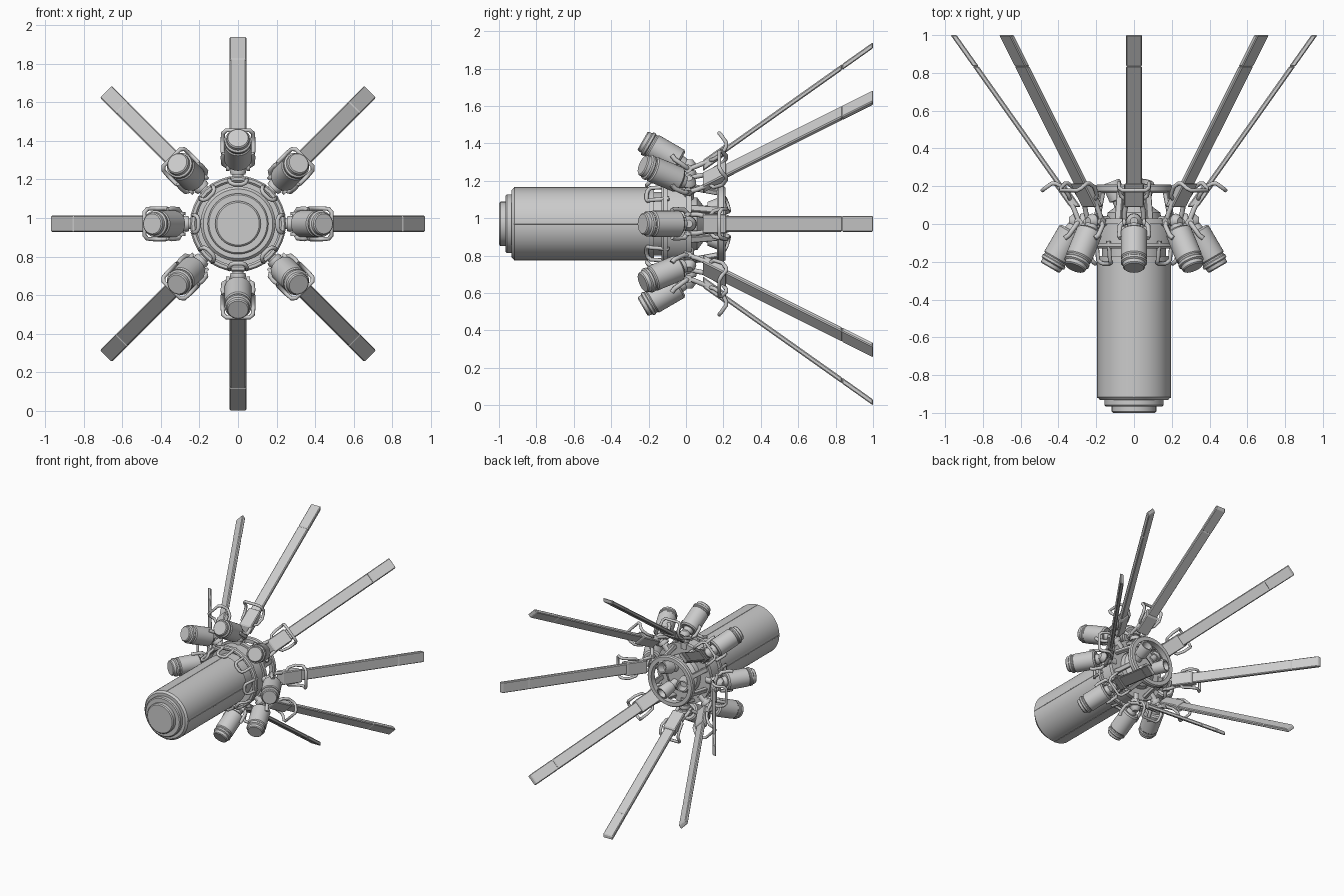
import bpy, bmesh, math
from mathutils import Matrix, Vector

cube = bpy.data.objects.get("Cube")
if cube:
    bpy.data.objects.remove(cube, do_unlink=True)

AXIS = Matrix.Translation((0, 0, 0.97))     # long axis of the craft, along y
TILT = 0.708                                # outward slope of the blades

grey = bpy.data.materials.new("hull grey")
grey.use_nodes = True
grey.diffuse_color = (0.6, 0.6, 0.6, 1)
grey.node_tree.nodes["Principled BSDF"].inputs["Base Color"].default_value = (0.6, 0.6, 0.6, 1)


def place(name, data, count=1, start=0.0):
    """Put count copies of a part in a ring round the long axis."""
    data.materials.append(grey)
    for i in range(count):
        ob = bpy.data.objects.new(name if count == 1 else f"{name}_{i + 1}", data)
        ob.matrix_world = AXIS @ Matrix.Rotation(start + i * math.tau / count, 4, 'Y')
        bpy.context.scene.collection.objects.link(ob)


def finish(name, bm, smooth=True):
    bmesh.ops.recalc_face_normals(bm, faces=bm.faces)
    me = bpy.data.meshes.new(name)
    bm.to_mesh(me)
    bm.free()
    if smooth:
        me.shade_smooth()
        me.set_sharp_from_angle(angle=math.radians(32))
    return me


def lathe(name, profile, base=(0, 0, 0), direction=(0, 1, 0), sides=48, closed=False):
    """Revolve (distance, radius) points about a direction."""
    bm = bmesh.new()
    vs = [bm.verts.new((r, 0, d)) for d, r in profile]
    edges = [bm.edges.new(p) for p in zip(vs, vs[1:])]
    if closed:
        edges.append(bm.edges.new((vs[-1], vs[0])))
    bmesh.ops.spin(bm, geom=vs + edges, cent=(0, 0, 0), axis=(0, 0, 1),
                   angle=math.tau, steps=sides, use_duplicate=False)
    bmesh.ops.remove_doubles(bm, verts=bm.verts, dist=1e-5)
    turn = Vector(direction).to_track_quat('Z', 'Y').to_matrix().to_4x4()
    bm.transform(Matrix.Translation(base) @ turn)
    return finish(name, bm)


def slab(name, y0, y1, half_width, half_depth, rise=TILT, at=0.247, bevel=0.006):
    """Sheared box following the line r = at + rise * y, with both ends square to y."""
    bm = bmesh.new()
    bmesh.ops.create_cube(bm, size=2)
    for v in bm.verts:
        y = y0 if v.co.y < 0 else y1
        v.co = (v.co.x * half_width, y, at + rise * y + v.co.z * half_depth)
    bmesh.ops.bevel(bm, geom=bm.edges[:], offset=bevel, segments=1, affect='EDGES')
    return finish(name, bm, False)


def tube(name, points, radius, cyclic=False):
    cu = bpy.data.curves.new(name, 'CURVE')
    cu.dimensions = '3D'
    cu.bevel_depth = radius
    cu.bevel_resolution = 2
    cu.use_fill_caps = True
    sp = cu.splines.new('POLY')
    sp.points.add(len(points) - 1)
    for p, co in zip(sp.points, points):
        p.co = (*co, 1)
    sp.use_cyclic_u = cyclic
    sp.use_smooth = True
    return cu


def mirrored(half):
    return half + [(-x, y, z) for x, y, z in reversed(half)]


# Main tank with stepped nose
place("main_tank", lathe("main_tank", [
    (-1.0, 0), (-1.0, 0.11), (-0.993, 0.118), (-0.965, 0.118), (-0.965, 0.15),
    (-0.958, 0.157), (-0.932, 0.157), (-0.932, 0.18), (-0.917, 0.194),
    (-0.17, 0.194), (-0.17, 0.17), (0.0, 0.17), (0.0, 0)], sides=64))
place("tank_seam", slab("tank_seam", -0.92, -0.18, 0.003, 0.003, 0, 0.193, 0.001), 4)

# Collar, hub and open rear ring
place("collar", lathe("collar", [
    (-0.13, 0.225), (-0.13, 0.24), (-0.12, 0.248), (-0.1, 0.248), (-0.1, 0.225),
    (0.0, 0.225), (0.0, 0.24), (0.03, 0.24), (0.03, 0.15), (-0.06, 0.15),
    (-0.06, 0.215), (-0.12, 0.215)], closed=True))
place("hub", lathe("hub", [(-0.02, 0), (-0.02, 0.15), (0.06, 0.14), (0.09, 0.1), (0.09, 0)]))
place("rear_ring", lathe("rear_ring", [
    (0.165, 0.165), (0.165, 0.195), (0.175, 0.203), (0.2, 0.203), (0.21, 0.195),
    (0.21, 0.165)], closed=True))
place("ring_strut", slab("ring_strut", 0.01, 0.18, 0.018, 0.014, -0.2, 0.218, 0.004),
      8, math.pi / 8)

# Three rear nozzles, splayed outward
place("rear_nozzle", lathe("rear_nozzle", [
    (0, 0), (0, 0.03), (0.07, 0.03), (0.075, 0.045), (0.165, 0.05), (0.175, 0.046),
    (0.175, 0.036), (0.12, 0.028), (0.12, 0)],
    base=(0, 0.06, 0.06), direction=(0, 1, 0.38), sides=28), 3, math.pi / 6)

# Eight folding units: pod, hinge, blade and cage
place("pod", lathe("pod", [
    (-0.03, 0), (-0.03, 0.035), (0, 0.04), (0, 0.06), (0.01, 0.07), (0.165, 0.07),
    (0.172, 0.064), (0.18, 0.064), (0.185, 0.069), (0.198, 0.069), (0.204, 0.06),
    (0.222, 0.058), (0.228, 0.052), (0.228, 0)],
    base=(0, -0.035, 0.33), direction=(0, -0.86, 0.5), sides=32), 8)
place("hinge_spool", lathe("hinge_spool", [
    (0.2, 0), (0.2, 0.028), (0.255, 0.028), (0.255, 0.038), (0.27, 0.042), (0.285, 0.038),
    (0.285, 0.024), (0.3, 0.024), (0.3, 0.036), (0.312, 0.04), (0.325, 0.036),
    (0.345, 0.02), (0.345, 0)], base=(0, 0.015, 0), direction=(0, 0, 1), sides=24), 8)
place("hinge_pin", lathe("hinge_pin", [
    (-0.062, 0), (-0.062, 0.022), (-0.045, 0.022), (-0.045, 0.014), (0.045, 0.014),
    (0.045, 0.022), (0.062, 0.022), (0.062, 0)],
    base=(0, 0.01, 0.295), direction=(1, 0, 0), sides=20), 8)
place("blade_socket", slab("blade_socket", 0.09, 0.215, 0.053, 0.03), 8)
place("blade", slab("blade", 0.18, 0.835, 0.043, 0.016), 8)
place("blade_tip", slab("blade_tip", 0.835, 1.0, 0.043, 0.016, bevel=0.005), 8)

for side, sign in (("left", 1), ("right", -1)):
    place(f"socket_link_{side}", tube(f"socket_link_{side}", [
        (sign * 0.05, 0.01, 0.29), (sign * 0.05, 0.06, 0.31),
        (sign * 0.04, 0.12, 0.335)], 0.013), 8)

place("cage_loop", tube("cage_loop", mirrored([
    (0.045, 0.13, 0.34), (0.07, 0.15, 0.345), (0.08, 0.195, 0.375), (0.08, 0.215, 0.415),
    (0.08, 0.215, 0.435), (0.077, 0.19, 0.47), (0.06, 0.178, 0.485)]), 0.011, True), 8)
place("pod_yoke", tube("pod_yoke", mirrored([
    (0.05, 0.01, 0.295), (0.075, -0.01, 0.31), (0.078, -0.06, 0.345),
    (0.072, -0.075, 0.365)])[:4], 0.013), 8)
place("pod_yoke_mirror", tube("pod_yoke_mirror", [
    (-0.05, 0.01, 0.295), (-0.075, -0.01, 0.31), (-0.078, -0.06, 0.345),
    (-0.072, -0.075, 0.365)], 0.013), 8)

# Clamp handles joining the tank to the collar
place("collar_clamp", tube("collar_clamp", mirrored([
    (0.045, -0.09, 0.235), (0.045, -0.19, 0.225), (0.038, -0.205, 0.212),
    (0.02, -0.21, 0.205)]), 0.011), 8)
